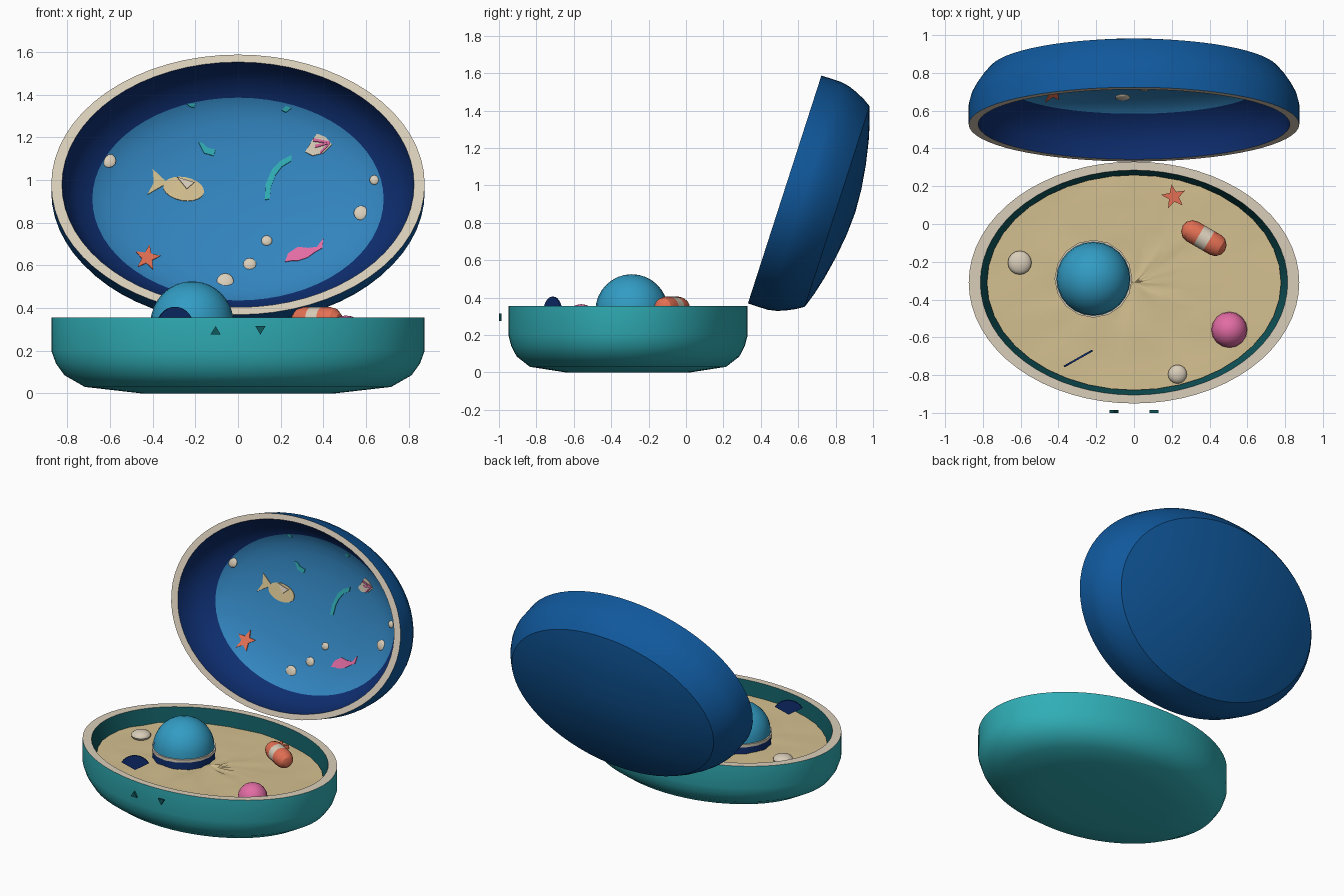
import bpy, bmesh, math, random
from mathutils import Matrix, Vector

if "Cube" in bpy.data.objects:
    bpy.data.objects.remove(bpy.data.objects["Cube"], do_unlink=True)
random.seed(4)


def material(name, rgb):
    lin = [((c / 255 + 0.055) / 1.055) ** 2.4 for c in rgb] + [1]
    m = bpy.data.materials.new(name)
    m.use_nodes = True
    m.diffuse_color = lin
    m.node_tree.nodes["Principled BSDF"].inputs["Base Color"].default_value = lin
    return m


TEAL = material("teal", (48, 174, 182))
DARK = material("dark teal", (16, 88, 94))
LIDBLUE = material("deep blue", (16, 88, 156))
NAVY = material("navy", (14, 46, 112))
WATER = material("water blue", (50, 132, 190))
DOME = material("dome blue", (50, 156, 196))
SAND = material("sand", (212, 192, 144))
IVORY = material("ivory", (218, 206, 186))
CORAL = material("coral", (228, 112, 84))
PINK = material("pink", (226, 108, 164))
made = []


def finish(name, bm, mats, matrix=Matrix()):
    bmesh.ops.recalc_face_normals(bm, faces=bm.faces)
    me = bpy.data.meshes.new(name)
    bm.to_mesh(me)
    bm.free()
    for m in mats:
        me.materials.append(m)
    ob = bpy.data.objects.new(name, me)
    bpy.context.collection.objects.link(ob)
    ob.matrix_world = matrix
    made.append(ob)
    return ob


def lathe(name, rx, ry, profile, mats, bands=None, matrix=Matrix(), n=64, bump=0):
    """Elliptical lathe; profile is (scale, z), bands gives a material per band."""
    bm = bmesh.new()
    rings = []
    for s, z in profile:
        count = n if s > 0 else 1
        rings.append([bm.verts.new((rx * s * math.cos(math.tau * i / n),
                                    ry * s * math.sin(math.tau * i / n),
                                    z + random.uniform(-bump, bump))) for i in range(count)])
    for b, (p, q) in enumerate(zip(rings, rings[1:])):
        for i in range(n):
            j = (i + 1) % n
            loop = [p[i % len(p)], p[j % len(p)], q[j % len(q)], q[i % len(q)]]
            f = bm.faces.new(list(dict.fromkeys(loop)))
            f.material_index = bands[b] if bands else 0
    return finish(name, bm, mats, matrix)


def prism(name, front, back, mat, matrix=Matrix()):
    """Solid between two matching outlines."""
    bm = bmesh.new()
    a = [bm.verts.new(p) for p in front]
    b = [bm.verts.new(p) for p in back]
    bm.faces.new(a)
    bm.faces.new(b[::-1])
    for i in range(len(a)):
        j = (i + 1) % len(a)
        bm.faces.new((a[i], b[i], b[j], a[j]))
    bmesh.ops.triangulate(bm, faces=[f for f in bm.faces if len(f.verts) > 4])
    return finish(name, bm, [mat], matrix)


def pebble(name, loc, r, h, mat, matrix=Matrix(), n=16):
    prof = [(max(0, math.sin(math.pi * i / 10)) if 0 < i < 10 else 0,
             -h * math.cos(math.pi * i / 10)) for i in range(11)]
    return lathe(name, r, r, prof, [mat], None, matrix @ Matrix.Translation(loc), n)


def star(cx, cy, r, turn):
    return [(cx + (r if i % 2 == 0 else r * 0.42) * math.cos(turn + i * math.pi / 5),
             cy + (r if i % 2 == 0 else r * 0.42) * math.sin(turn + i * math.pi / 5))
            for i in range(10)]


RX, RY = 0.875, 0.64

# Tray
base_m = Matrix.Translation((0, -0.31, 0))
lathe("tray", RX, RY,
      [(0, 0), (0.52, 0), (0.82, 0.03), (0.93, 0.085), (0.975, 0.14), (1, 0.2), (1, 0.355),
       (0.93, 0.355), (0.88, 0.22), (0, 0.2)],
      [TEAL, IVORY, DARK], [0, 0, 0, 0, 0, 0, 1, 2, 2], base_m)

# Sand bed
lathe("sand_bed", RX, RY, [(i / 8 * 0.89, 0.26) for i in range(9)], [SAND], None, base_m, 40, 0.005)

# Dome on its collar
dome_m = Matrix.Translation((-0.215, -0.29, 0))
lathe("dome_collar", 0.2, 0.2, [(0, 0.24), (1, 0.24), (1, 0.31), (0, 0.31)], [NAVY], None, dome_m, 16)
lathe("dome_ring", 0.206, 0.206, [(0, 0.308), (1, 0.308), (1, 0.328), (0, 0.328)], [IVORY], None, dome_m, 16)
lathe("dome", 0.195, 0.195,
      [(math.cos(i * math.pi / 16) if i < 8 else 0, 0.328 + 0.197 * math.sin(i * math.pi / 16))
       for i in range(9)], [DOME], None, dome_m, 24)

# Striped float
ends = [(0, 0.13), (0.5, 0.122), (0.87, 0.1), (1, 0.07), (1, 0.03)]
float_m = Matrix.Translation((0.37, -0.075, 0.345)) @ Vector((0.86, -0.5, 0)).to_track_quat('Z', 'Y').to_matrix().to_4x4()
lathe("striped_float", 0.06, 0.06, ends + [(s, -z) for s, z in ends[::-1]],
      [CORAL, IVORY], [0, 0, 0, 0, 1, 0, 0, 0, 0], float_m, 16)

# Things lying in the sand
pebble("pink_ball", (0.505, -0.56, 0.27), 0.095, 0.095, PINK)
pebble("sand_pearl_left", (-0.605, -0.205, 0.272), 0.063, 0.03, IVORY)
pebble("sand_pearl_front", (0.23, -0.795, 0.272), 0.05, 0.03, IVORY)
pts = star(0.21, 0.145, 0.067, math.radians(100))
prism("sand_star", [(x, y, 0.288) for x, y in pts], [(x, y, 0.25) for x, y in pts], CORAL)

# Upright fan shell
fan = [(0, 0)] + [(0.1 * math.cos(math.radians(a)), 0.1 * math.sin(math.radians(a))) for a in range(30, 151, 12)]
fan_m = Matrix.Translation((-0.295, -0.712, 0.305)) @ Matrix.Rotation(math.atan2(0.085, 0.15), 4, 'Z')
prism("fan_shell", [(x, -0.005, z) for x, z in fan], [(x, 0.005, z) for x, z in fan], NAVY, fan_m)

# Markers on the tray front
for name, x, d in (("marker_up", -0.105, 1), ("marker_down", 0.105, -1)):
    tri = [(x - 0.024, 0.295 - 0.02 * d), (x + 0.024, 0.295 - 0.02 * d), (x, 0.295 + 0.02 * d)]
    prism(name, [(a, -1.0, z) for a, z in tri], [(a, -0.986, z) for a, z in tri], DARK)

# Lid, tilted open behind the tray
SN, CS = 0.307, 0.952
lid_m = Matrix(((1, 0, 0, 0), (0, SN, -CS, 0.5275), (0, CS, SN, 0.978), (0, 0, 0, 1)))
bowl = [(0.78, 0.22), (0.69, 0.253), (0.59, 0.28), (0.4, 0.305), (0.2, 0.32), (0, 0.325)]
outer = [(0, 0.397), (0.2, 0.39), (0.4, 0.373), (0.6, 0.348), (0.75, 0.323), (0.88, 0.295),
         (0.92, 0.255), (0.957, 0.207), (0.985, 0.16), (1, 0.11), (1, 0)]
wall = [(0.943, 0), (0.925, 0.08), (0.87, 0.15)]
lathe("lid", RX, RY, [(s, -d) for s, d in outer + wall + bowl],
      [LIDBLUE, IVORY, NAVY, WATER], [0] * 10 + [1] + [2] * 3 + [3] * 5, lid_m)


def on_lid(x, z, lift=0.0):
    """Front position (x, z) carried onto the inside of the lid."""
    d = 0.28
    for _ in range(12):
        v = (z - 0.978 + SN * d) / CS
        r = math.hypot(x / RX, v / RY)
        for (s0, d0), (s1, d1) in zip(bowl, bowl[1:]):
            if r >= s1:
                d = d0 + (d1 - d0) * min(1, max(0, (s0 - r) / (s0 - s1)))
                break
    return Vector((x, v, lift - d))


def plate(name, pts, mat, lift=0.006):
    prism(name, [on_lid(x, z, lift) for x, z in pts],
          [on_lid(x, z, lift - 0.008) for x, z in pts], mat, lid_m)


# Fish
t = math.radians(-10)
oval = [(0.097 * math.cos(a), 0.055 * math.sin(a)) for a in (math.tau * i / 20 for i in range(20))]
plate("fish_body", [(-0.255 + x * math.cos(t) - y * math.sin(t), 0.957 + x * math.sin(t) + y * math.cos(t))
                    for x, y in oval], SAND)
plate("fish_tail", [(-0.4, 1.05), (-0.33, 0.985), (-0.425, 0.93), (-0.395, 0.985)], SAND)
plate("fish_fin", [(-0.285, 1.01), (-0.205, 0.985), (-0.24, 0.955)], IVORY, 0.014)

# Lid star and swimmer
plate("lid_star", star(-0.425, 0.635, 0.062, math.radians(80)), CORAL)
plate("swimmer", [(0.22, 0.615), (0.235, 0.655), (0.28, 0.685), (0.33, 0.68), (0.37, 0.685), (0.4, 0.725),
                  (0.395, 0.68), (0.36, 0.66), (0.325, 0.635), (0.28, 0.62), (0.25, 0.62)], PINK)

# Lid fan shell with stripes
plate("lid_shell", [(0.315, 1.13), (0.345, 1.18), (0.37, 1.215), (0.41, 1.2), (0.44, 1.165),
                    (0.4, 1.125), (0.35, 1.112)], IVORY)
for i, (x, z) in enumerate(((0.352, 1.185), (0.362, 1.155), (0.385, 1.125))):
    plate("lid_shell_stripe_%d" % (i + 1), [(x, z - 0.007), (0.432, 1.168), (0.432, 1.176), (x, z + 0.007)], PINK, 0.013)

# Water ripples
plate("ripple_long", [(0.125, 0.905), (0.13, 0.98), (0.16, 1.05), (0.2, 1.09), (0.25, 1.115), (0.25, 1.088),
                      (0.205, 1.06), (0.175, 1.02), (0.155, 0.97), (0.148, 0.91)], TEAL)
plate("ripple_short", [(-0.185, 1.175), (-0.165, 1.172), (-0.145, 1.15), (-0.105, 1.14), (-0.115, 1.112),
                       (-0.16, 1.125)], TEAL)
plate("ripple_top_left", [(-0.24, 1.355), (-0.2, 1.358), (-0.205, 1.338), (-0.225, 1.342)], TEAL)
plate("ripple_top_right", [(0.205, 1.325), (0.225, 1.345), (0.25, 1.335), (0.225, 1.315)], TEAL)

# Lid pearls
for i, (x, z, r) in enumerate(((-0.605, 1.09, 0.034), (0.64, 1.0, 0.024), (0.578, 0.845, 0.036),
                               (0.135, 0.715, 0.026), (0.055, 0.605, 0.031), (-0.06, 0.525, 0.04))):
    pebble("lid_pearl_%d" % (i + 1), on_lid(x, z), r, 0.012, IVORY, lid_m, 12)

# Smooth curved parts, keep edges crisp
bpy.ops.object.select_all(action='DESELECT')
for ob in made:
    ob.select_set(True)
bpy.context.view_layer.objects.active = made[0]
bpy.ops.object.shade_smooth_by_angle(angle=math.radians(30))
